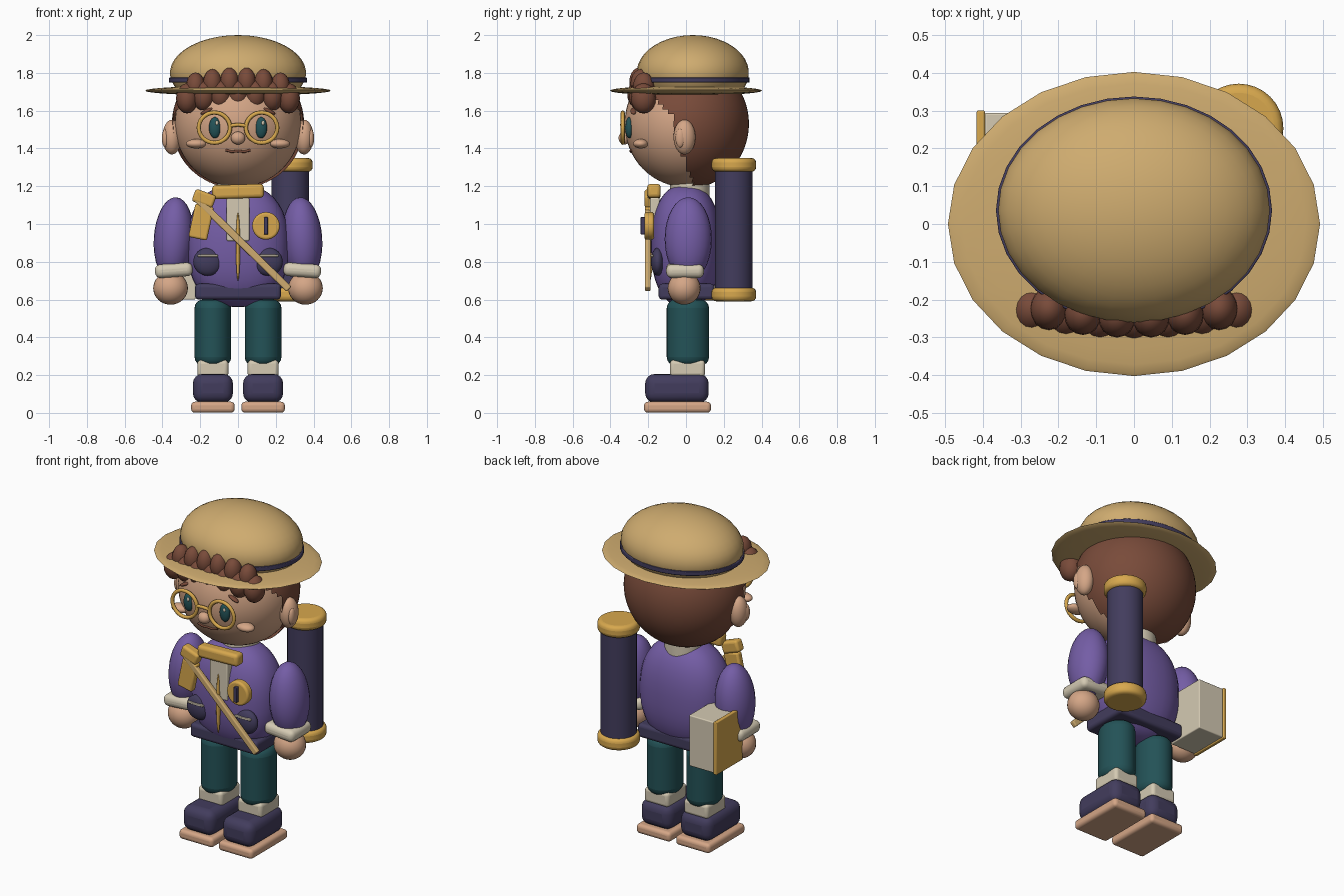
import bpy, bmesh, math
from mathutils import Vector

cube = bpy.data.objects.get("Cube")
if cube:
    bpy.data.objects.remove(cube, do_unlink=True)


def material(name, rgb):
    m = bpy.data.materials.new(name)
    m.use_nodes = True
    m.diffuse_color = (*rgb, 1)
    m.node_tree.nodes["Principled BSDF"].inputs["Base Color"].default_value = (*rgb, 1)
    return m


SKIN = material("skin", (.66, .38, .24))
HAIR = material("hair_brown", (.19, .07, .042))
STRAW = material("straw", (.62, .41, .16))
GOLD = material("gold", (.68, .39, .075))
NAVY = material("navy", (.055, .046, .11))
PURPLE = material("purple", (.175, .11, .38))
TEAL = material("teal", (.017, .085, .095))
CREAM = material("cream", (.66, .59, .45))


def finish(bm, name, mat, loc, tilt=0, bevel=0):
    """Turn a bmesh into a smooth object, optionally bevelled and tilted about y."""
    me = bpy.data.meshes.new(name)
    bm.to_mesh(me)
    bm.free()
    me.materials.append(mat)
    ob = bpy.data.objects.new(name, me)
    bpy.context.collection.objects.link(ob)
    ob.location = loc
    ob.rotation_euler.y = tilt
    if bevel:
        mod = ob.modifiers.new("soft_edges", "BEVEL")
        mod.width = bevel
        mod.segments = 4
        mod.limit_method = "ANGLE"
    bpy.ops.object.select_all(action="DESELECT")
    ob.select_set(True)
    bpy.context.view_layer.objects.active = ob
    bpy.ops.object.shade_smooth_by_angle(angle=math.radians(45))
    return ob


def ball(name, mat, loc, size, tilt=0, power=1, seg=24, keep=None):
    """Ellipsoid; power below 1 makes it squarer, keep() trims faces."""
    bm = bmesh.new()
    bmesh.ops.create_uvsphere(bm, u_segments=seg, v_segments=seg * 2 // 3, radius=1)
    for v in bm.verts:
        v.co = Vector([math.copysign(abs(c) ** power, c) * s for c, s in zip(v.co, size)])
    if keep:
        drop = [f for f in bm.faces if not keep(f.calc_center_median() + Vector(loc))]
        bmesh.ops.delete(bm, geom=drop, context="FACES")
    return finish(bm, name, mat, loc, tilt)


def box(name, mat, loc, half, bevel=.01, tilt=0):
    bm = bmesh.new()
    bmesh.ops.create_cube(bm, size=2)
    bmesh.ops.scale(bm, vec=half, verts=bm.verts)
    return finish(bm, name, mat, loc, tilt, bevel)


def drum(name, mat, loc, half, bevel=0, axis="z"):
    """Elliptical cylinder standing on z or facing the front."""
    bm = bmesh.new()
    bmesh.ops.create_cone(bm, cap_ends=True, segments=32, radius1=1, radius2=1, depth=2)
    bmesh.ops.scale(bm, vec=half, verts=bm.verts)
    ob = finish(bm, name, mat, loc, 0, bevel)
    if axis == "y":
        ob.rotation_euler.x = math.pi / 2
    return ob


def tube(name, mat, points, radius, cyclic=False):
    cu = bpy.data.curves.new(name, "CURVE")
    cu.dimensions = "3D"
    cu.bevel_depth = radius
    cu.bevel_resolution = 2
    cu.use_fill_caps = True
    sp = cu.splines.new("POLY")
    sp.points.add(len(points) - 1)
    for p, co in zip(sp.points, points):
        p.co = (*co, 1)
    sp.use_cyclic_u = cyclic
    cu.materials.append(mat)
    ob = bpy.data.objects.new(name, cu)
    bpy.context.collection.objects.link(ob)


# Legs, shoes, arms, ears and paired face parts
for side, s in (("left", 1), ("right", -1)):
    x = s * .133
    box(side + "_sole", SKIN, (x, -.045, .03), (.115, .177, .029), .02)
    box(side + "_shoe", NAVY, (x, -.048, .13), (.106, .168, .076), .05)
    box(side + "_sock", CREAM, (x, .008, .235), (.082, .093, .045), .02)
    drum(side + "_leg", TEAL, (x, .01, .425), (.097, .112, .175), .045)

    ball(side + "_sleeve", PURPLE, (s * .34, .012, .92), (.106, .125, .222), tilt=-s * .06)
    box(side + "_cuff", CREAM, (s * .34, -.005, .755), (.1, .1, .036), .03, tilt=s * .07)
    ball(side + "_hand", SKIN, (s * .357, -.01, .66), (.092, .087, .087))

    ball(side + "_ear", SKIN, (s * .35, -.008, 1.46), (.05, .058, .092))
    ball(side + "_inner_ear", SKIN, (s * .385, -.03, 1.455), (.018, .026, .05))
    ball(side + "_eye", TEAL, (s * .122, -.3, 1.51), (.032, .022, .056))
    ball(side + "_eye_glint", CREAM, (s * .122 + .01, -.32, 1.535), (.008, .005, .012), seg=12)
    ball(side + "_brow", HAIR, (s * .165, -.278, 1.598), (.036, .016, .01), tilt=s * .45)
    ball(side + "_cheek", SKIN, (s * .22, -.24, 1.425), (.055, .04, .025))
    ring = [(s * .125 + .083 * math.cos(a), -.335, 1.51 + .08 * math.sin(a))
            for a in (i * math.tau / 32 for i in range(32))]
    tube(side + "_spectacle_rim", GOLD, ring, .011, True)

    ball(side + "_pocket", NAVY, (s * .16, -.15, .8), (.077, .036, .074))
    box(side + "_pocket_trim", CREAM, (s * .16, -.18, .832), (.054, .008, .006), .004)

# Torso and jacket front
ball("torso", PURPLE, (0, 0, .885), (.27, .185, .325), power=.85, seg=32)
box("jacket_hem", NAVY, (0, .003, .642), (.227, .148, .042), .02)
drum("neck", CREAM, (0, .02, 1.16), (.11, .105, .06), .01)
box("shirt_panel", CREAM, (0, -.165, 1.025), (.06, .025, .115), .008)
ball("jacket_zip", GOLD, (0, -.19, .88), (.011, .014, .18))
box("scarf", GOLD, (0, -.17, 1.172), (.137, .036, .037), .02, tilt=-.03)
box("scarf_knot", GOLD, (-.18, -.19, 1.135), (.058, .03, .035), .015, tilt=.35)
box("scarf_tail", GOLD, (-.195, -.195, 1.01), (.05, .022, .09), .012, tilt=.21)
box("shoulder_strap", STRAW, (.02, -.203, .9), (.35, .015, .019), .008, tilt=.776)
drum("compass", GOLD, (.148, -.195, .99), (.073, .073, .025), .012, axis="y")
box("compass_needle", NAVY, (.148, -.225, .99), (.011, .015, .046), .004)

# Head and hair
ball("head", SKIN, (0, 0, 1.53), (.335, .325, .335), seg=48)


def behind_hairline(p):
    edge = -.08 - (p.z - 1.57) * (1 if p.z > 1.57 else .32)
    return p.y > edge


ball("hair", HAIR, (0, 0, 1.53), (.35, .333, .345), seg=64, keep=behind_hairline)
for i in range(7):
    x = -.27 + .09 * i
    bend = 1 - (x / .27) ** 2
    ball("fringe_curl", HAIR, (x, -.225 - .02 * bend, 1.665 + .02 * bend),
         (.058, .066, .08), seg=16)
    if i < 6:
        x += .045
        bend = 1 - (x / .27) ** 2
        ball("upper_curl", HAIR, (x, -.215 - .03 * bend, 1.715 + .04 * bend),
             (.05, .056, .075), seg=16)

# Face centre
ball("nose", SKIN, (0, -.325, 1.455), (.038, .032, .034))
tube("spectacle_bridge", GOLD, [(-.042, -.335, 1.52), (0, -.34, 1.526), (.042, -.335, 1.52)], .01)
tube("mouth", HAIR, [(-.065, -.289, 1.392), (-.035, -.291, 1.383), (0, -.293, 1.386),
                     (.035, -.291, 1.383), (.065, -.289, 1.392)], .007)

# Hat
ball("hat_brim", STRAW, (0, 0, 1.706), (.492, .402, .026))
ball("hat_crown", STRAW, (0, .036, 1.8), (.36, .297, .2), seg=32)
drum("hat_band", NAVY, (0, .036, 1.762), (.365, .301, .013), .004)

# Map tube on the back
TX, TY = .277, .253
drum("map_tube", NAVY, (TX, TY, .97), (.1, .1, .33))
for name, z in (("tube_top_cap", 1.313), ("tube_bottom_cap", .627)):
    drum(name, GOLD, (TX, TY, z), (.118, .118, .036), .024)

# Book at the hip
box("book_pages", CREAM, (-.31, .172, .755), (.085, .122, .155), .006)
box("book_cover", GOLD, (-.405, .172, .755), (.011, .128, .16), .005)
